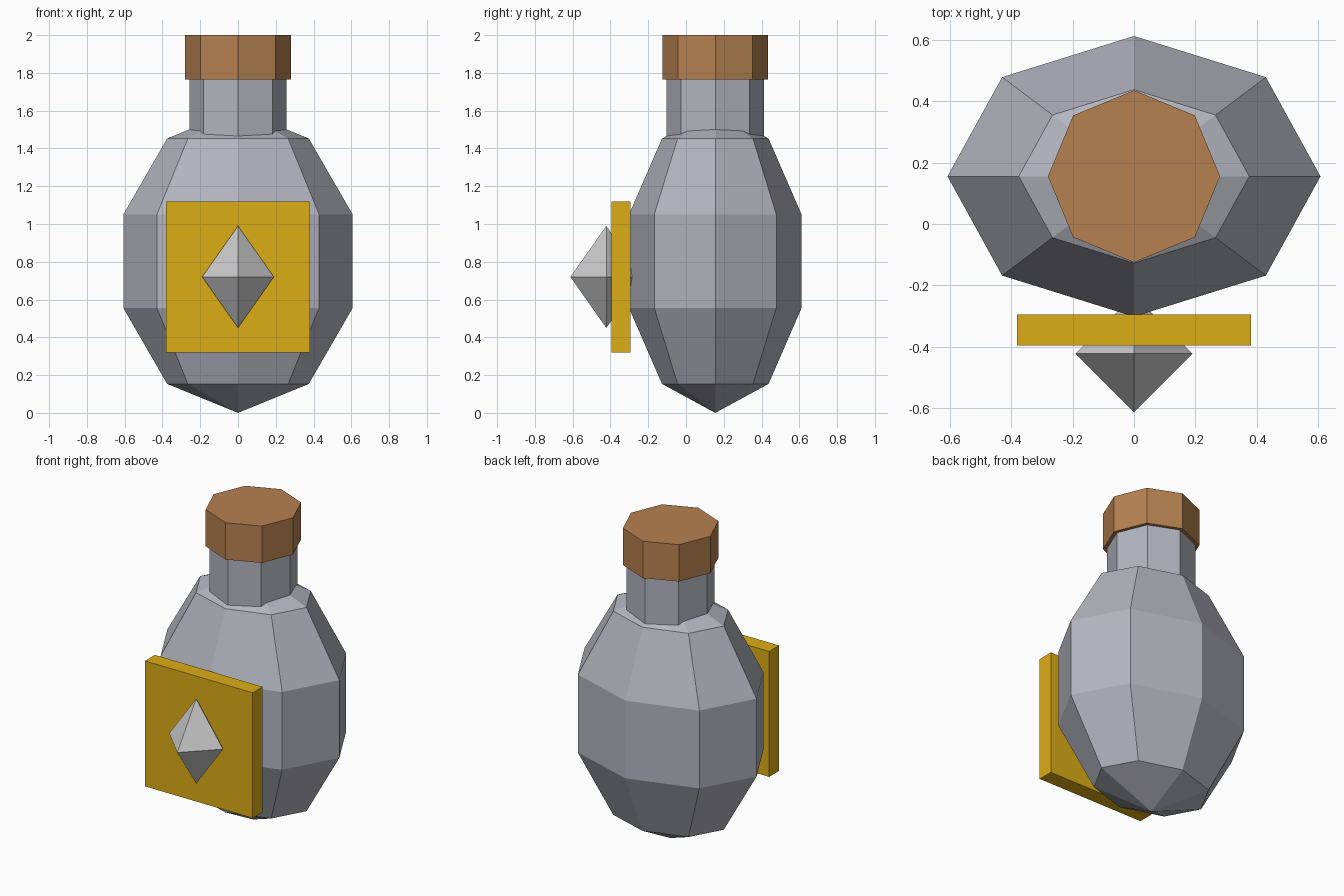
import bpy
import bmesh
from mathutils import Matrix

if "Cube" in bpy.data.objects:
    bpy.data.objects.remove(bpy.data.objects["Cube"])

AXIS_Y = 0.155  # the bottle sits behind the origin, the label in front


def material(name, rgb):
    mat = bpy.data.materials.new(name)
    mat.diffuse_color = (*rgb, 1)
    mat.use_nodes = True
    mat.node_tree.nodes["Principled BSDF"].inputs["Base Color"].default_value = mat.diffuse_color
    return mat


def part(name, build, location, scale=(1, 1, 1), mat=None):
    bm = bmesh.new()
    build(bm)
    bmesh.ops.transform(bm, matrix=Matrix.Diagonal((*scale, 1)), verts=bm.verts)
    bmesh.ops.recalc_face_normals(bm, faces=bm.faces)
    mesh = bpy.data.meshes.new(name)
    bm.to_mesh(mesh)
    bm.free()
    if mat:
        mesh.materials.append(mat)
    obj = bpy.data.objects.new(name, mesh)
    obj.location = location
    bpy.context.collection.objects.link(obj)
    return obj


def sphere(segments, rings):
    return lambda bm: bmesh.ops.create_uvsphere(
        bm, u_segments=segments, v_segments=rings, radius=1)


def cylinder(bm):
    bmesh.ops.create_cone(bm, cap_ends=True, segments=8,
                          radius1=1, radius2=1, depth=1)


def cube(bm):
    bmesh.ops.create_cube(bm, size=1)


glass = material("glass", (0.45, 0.46, 0.52))
cork = material("cork", (0.47, 0.22, 0.08))
gold = material("gold", (0.72, 0.42, 0.008))

# Flattened eight-sided bottle body
part("bottle_body", sphere(8, 5), (0, AXIS_Y, 0.803), (0.638, 0.48, 0.803), glass)

# Neck, running down into the body and up into the stopper
part("bottle_neck", cylinder, (0, AXIS_Y, 1.59), (0.258, 0.258, 0.42), glass)

# Cork stopper
part("stopper", cylinder, (0, AXIS_Y, 1.8825), (0.28, 0.28, 0.235), cork)

# Square label plate
part("label_plate", cube, (0, -0.345, 0.72), (0.76, 0.10, 0.80), gold)

# Octahedral gem set through the plate
part("gem", sphere(4, 2), (0, -0.422, 0.72), (0.19, 0.19, 0.27))
